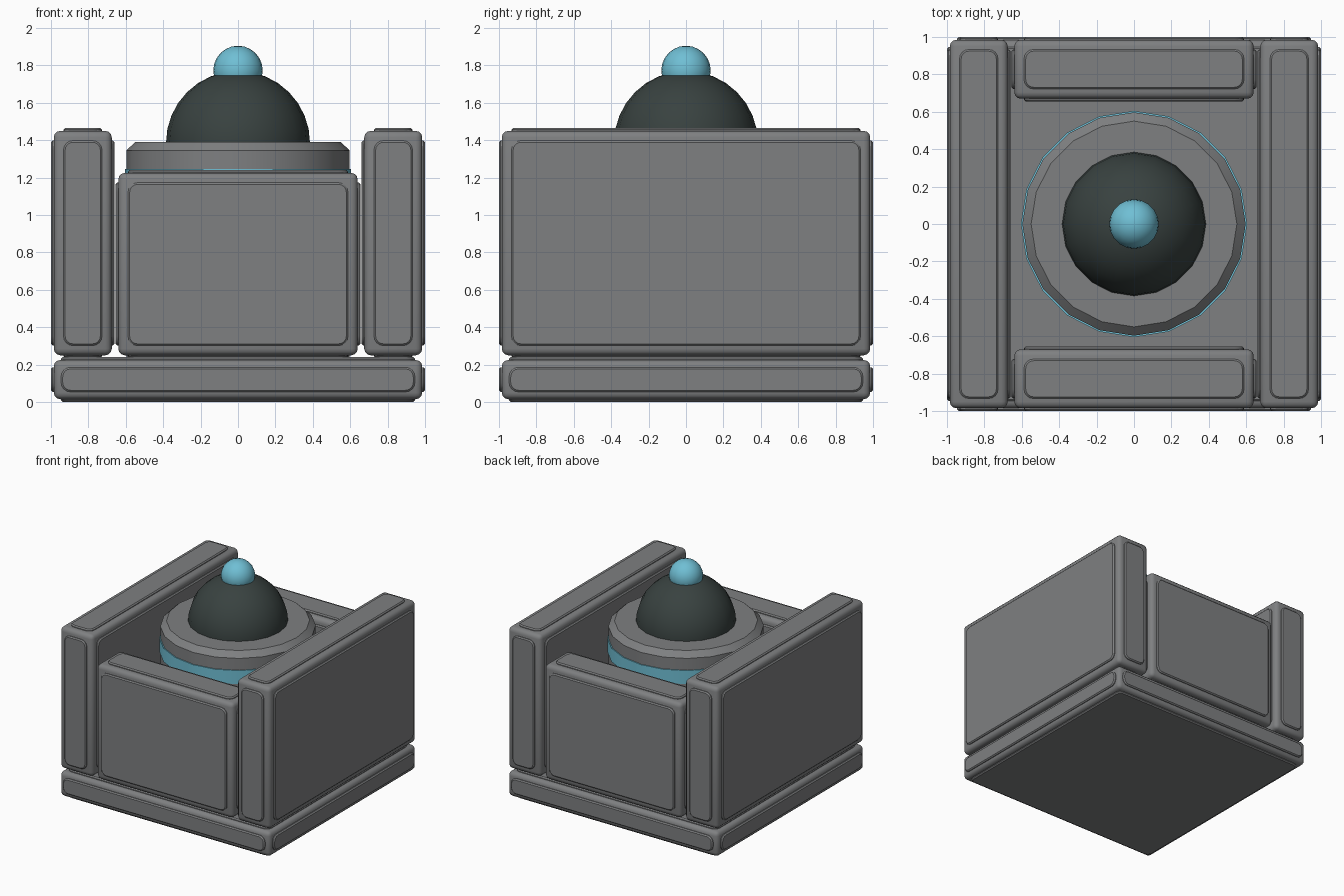
import bpy, bmesh, math
from mathutils import Vector

if "Cube" in bpy.data.objects:
    bpy.data.objects.remove(bpy.data.objects["Cube"])


def material(name, rgb):
    m = bpy.data.materials.new(name)
    m.diffuse_color = (*rgb, 1)
    m.use_nodes = True
    m.node_tree.nodes["Principled BSDF"].inputs["Base Color"].default_value = m.diffuse_color
    return m


GREY = material("stone grey", (0.21, 0.215, 0.22))
DARK = material("dark green grey", (0.04, 0.054, 0.051))
TEAL = material("light teal", (0.16, 0.52, 0.66))


def finish(bm, name, mat, angle=30):
    mesh = bpy.data.meshes.new(name)
    bmesh.ops.recalc_face_normals(bm, faces=bm.faces)
    bm.to_mesh(mesh)
    bm.free()
    mesh.materials.append(mat)
    ob = bpy.data.objects.new(name, mesh)
    bpy.context.collection.objects.link(ob)
    bpy.ops.object.select_all(action='DESELECT')
    ob.select_set(True)
    bpy.context.view_layer.objects.active = ob
    bpy.ops.object.shade_smooth_by_angle(angle=math.radians(angle))
    return ob


def add_box(bm, lo, hi):
    verts = bmesh.ops.create_cube(bm, size=1)["verts"]
    for v in verts:
        v.co = Vector([hi[i] if v.co[i] > 0 else lo[i] for i in range(3)])
    return list({e for v in verts for e in v.link_edges})


def block(name, lo, hi, margin):
    """Rounded block with a raised rounded panel on each of its six faces."""
    lo, hi, step = Vector(lo), Vector(hi), Vector((0.015,) * 3)
    bm = bmesh.new()
    edges = add_box(bm, lo + step, hi - step)
    bmesh.ops.bevel(bm, geom=edges, offset=0.035, segments=3, profile=0.5,
                    affect='EDGES')
    # one bar through the block along each axis makes two opposite panels
    for axis in range(3):
        inset = Vector([0 if i == axis else margin for i in range(3)])
        a, b = lo + inset, hi - inset
        edges = add_box(bm, a, b)
        along = [e for e in edges
                 if abs(e.verts[0].co[axis] - e.verts[1].co[axis]) > 1e-4]
        bmesh.ops.bevel(bm, geom=along, offset=0.05, segments=4, profile=0.5,
                        affect='EDGES')
        rim = [e for e in bm.edges
               if any(all(abs(v.co[axis] - end) < 1e-5 for v in e.verts)
                      for end in (lo[axis], hi[axis]))]
        bmesh.ops.bevel(bm, geom=rim, offset=0.009, segments=1,
                        affect='EDGES')
    return finish(bm, name, GREY)


def lathe(name, profile, mat, sides=20, angle=30):
    """Closed solid of revolution from (radius, height) points."""
    bm = bmesh.new()
    rings = [[bm.verts.new((r * math.cos(2 * math.pi * k / sides),
                            r * math.sin(2 * math.pi * k / sides), z))
              for k in range(sides)] for r, z in profile]
    for low, high in zip(rings, rings[1:]):
        for k in range(sides):
            n = (k + 1) % sides
            bm.faces.new((low[k], low[n], high[n], high[k]))
    bm.faces.new(rings[0][::-1])
    bm.faces.new(rings[-1])
    return finish(bm, name, mat, angle)


def ball(name, radius, z, mat, rings, floor):
    """Sphere cut off flat below the given height."""
    bm = bmesh.new()
    bmesh.ops.create_uvsphere(bm, u_segments=20, v_segments=rings,
                              radius=radius)
    for v in bm.verts:
        v.co.z += z
    bmesh.ops.bisect_plane(bm, geom=bm.verts[:] + bm.edges[:] + bm.faces[:],
                           plane_co=(0, 0, floor), plane_no=(0, 0, 1),
                           clear_inner=True)
    return finish(bm, name, mat, 40)


# base slab and four walls
block("base_slab", (-1, -1, 0), (1, 1, 0.24), 0.054)
block("left_wall", (-1, -1, 0.235), (-0.66, 1, 1.465), 0.067)
block("right_wall", (0.66, -1, 0.235), (1, 1, 1.465), 0.067)
block("front_wall", (-0.655, -1, 0.235), (0.655, -0.655, 1.24), 0.067)
block("back_wall", (-0.655, 0.655, 0.235), (0.655, 1, 1.24), 0.067)

# central column with glowing band and chamfered cap
lathe("column", [(0.595, 0.235), (0.595, 1.14)], GREY)
lathe("column_band", [(0.605, 1.13), (0.605, 1.245)], TEAL)
lathe("column_cap", [(0.597, 1.24), (0.597, 1.345), (0.55, 1.39)], GREY)

# dome and the small ball on top
ball("dome", 0.385, 1.385, DARK, 16, 1.38)
ball("top_ball", 0.132, 1.773, TEAL, 12, 1.70)
